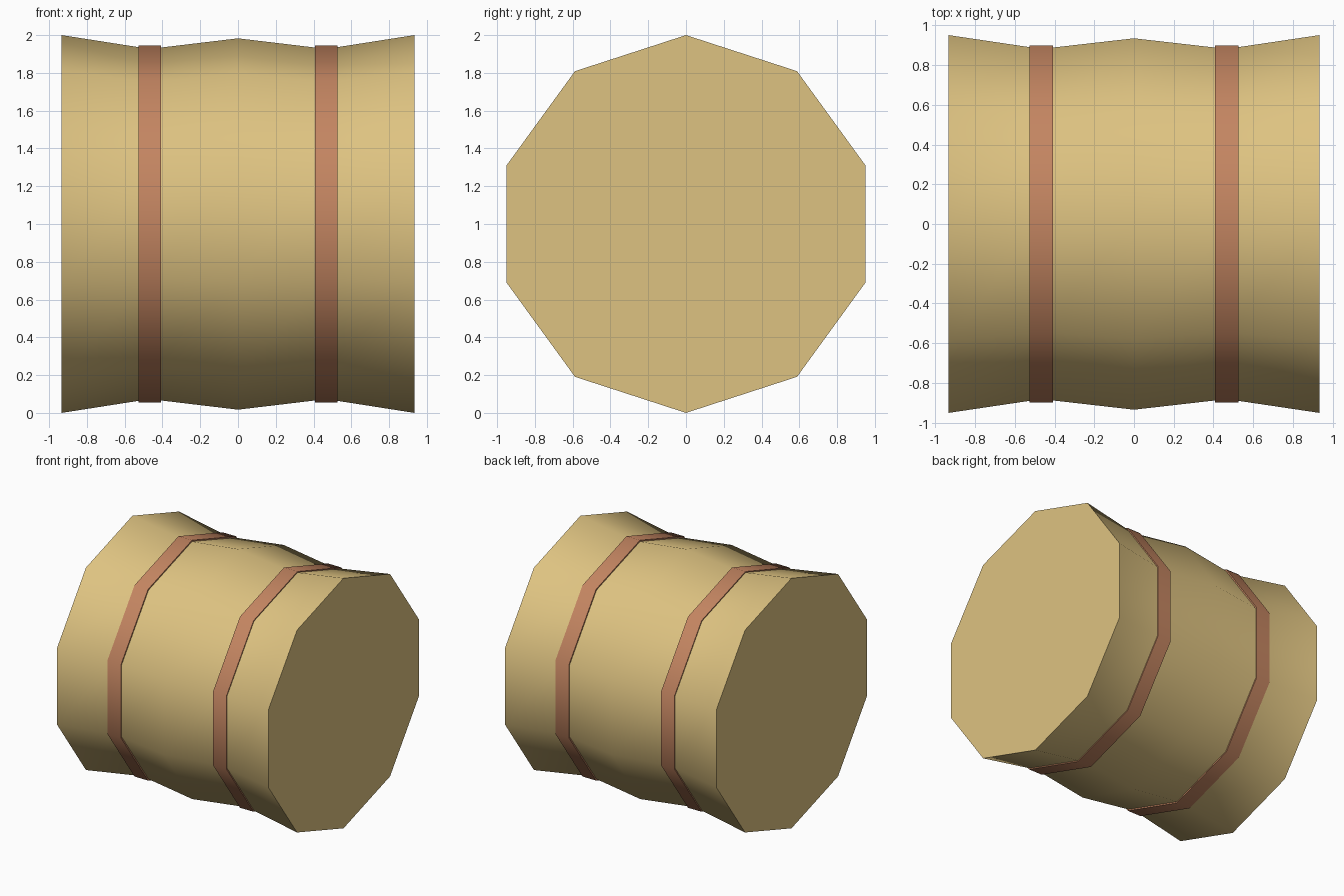
import bpy
import bmesh
from math import cos, sin, pi, radians

cube = bpy.data.objects.get("Cube")
if cube:
    bpy.data.objects.remove(cube, do_unlink=True)

SIDES = 10


def make_material(name, color):
    mat = bpy.data.materials.new(name)
    mat.use_nodes = True
    mat.diffuse_color = color
    mat.node_tree.nodes["Principled BSDF"].inputs["Base Color"].default_value = color
    return mat


def revolve(name, profile, mat, caps=False):
    """Turn (x, radius) points around the x axis, with a corner pointing up."""
    bm = bmesh.new()
    rings = []
    for x, r in profile:
        angles = [2 * pi * i / SIDES for i in range(SIDES)]
        rings.append([bm.verts.new((x, r * sin(a), r * cos(a))) for a in angles])
    pairs = list(zip(rings, rings[1:]))
    if caps:
        bm.faces.new(rings[0])
        bm.faces.new(rings[-1])
    else:
        pairs.append((rings[-1], rings[0]))
    for a, b in pairs:
        for i in range(SIDES):
            j = (i + 1) % SIDES
            bm.faces.new((a[i], a[j], b[j], b[i]))
    bmesh.ops.recalc_face_normals(bm, faces=bm.faces)
    mesh = bpy.data.meshes.new(name)
    bm.to_mesh(mesh)
    bm.free()
    mesh.materials.append(mat)
    obj = bpy.data.objects.new(name, mesh)
    obj.location.z = 1
    bpy.context.collection.objects.link(obj)
    bpy.ops.object.select_all(action="DESELECT")
    obj.select_set(True)
    bpy.context.view_layer.objects.active = obj
    bpy.ops.object.shade_smooth_by_angle(angle=radians(45))
    return obj


wood = make_material("pale wood", (0.73, 0.545, 0.22, 1))
copper = make_material("copper brown", (0.55, 0.235, 0.12, 1))

# Drum body: flared ends, a waist under each hoop, and a raised middle
half = [(0.467, 0.927), (0.934, 1.0)]
body = [(-x, r) for x, r in reversed(half)] + [(0, 0.983)] + half
revolve("drum_body", body, wood, caps=True)

# Hoops sitting in the two waists
for side, x in (("right", -0.467), ("left", 0.467)):
    w = 0.06
    hoop = [(x - w, 0.91), (x - w, 0.945), (x + w, 0.945), (x + w, 0.91)]
    revolve(side + "_hoop", hoop, copper)
